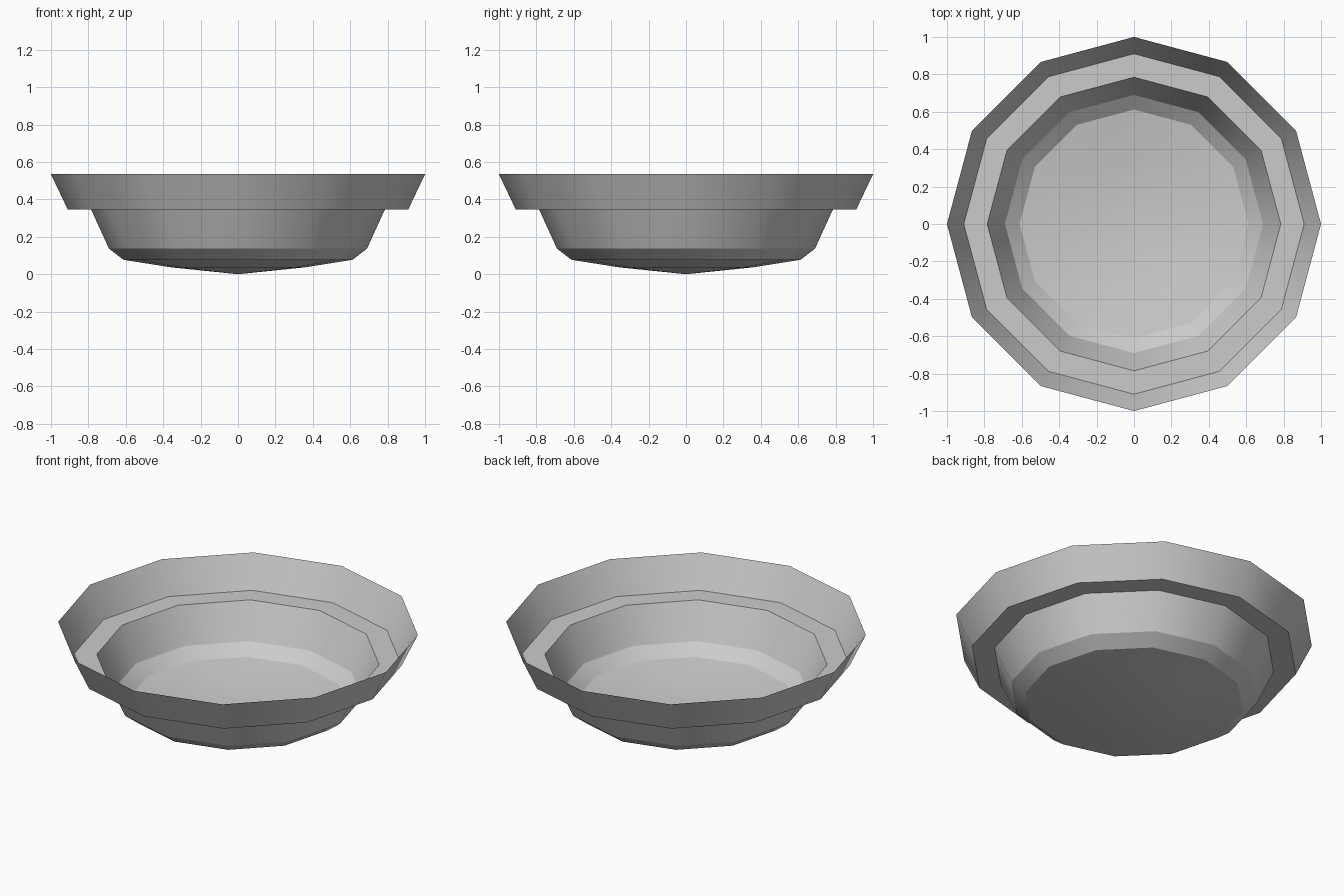
import bpy
import bmesh
from math import cos, sin, tau

cube = bpy.data.objects.get("Cube")
if cube:
    bpy.data.objects.remove(cube, do_unlink=True)

SIDES = 12
# Radius and height of each ring, rim to base
PROFILE = [(1.0, 0.535), (0.91, 0.345), (0.785, 0.345),
           (0.69, 0.137), (0.612, 0.077), (0.36, 0.037)]

grey = bpy.data.materials.new("plain grey")
grey.use_nodes = True
colour = (0.6, 0.6, 0.6, 1)
grey.diffuse_color = colour
grey.node_tree.nodes["Principled BSDF"].inputs["Base Color"].default_value = colour

# Thin open bowl: flared rim, flat shelf, lower wall, bevel and shallow floor
bm = bmesh.new()
rings = [[bm.verts.new((r * cos(tau * i / SIDES), r * sin(tau * i / SIDES), z))
          for i in range(SIDES)] for r, z in PROFILE]
tip = bm.verts.new((0, 0, 0))

for upper, lower in zip(rings, rings[1:]):
    for i in range(SIDES):
        j = (i + 1) % SIDES
        bm.faces.new((upper[i], lower[i], lower[j], upper[j]))
for i in range(SIDES):
    bm.faces.new((rings[-1][i], tip, rings[-1][(i + 1) % SIDES]))

# Walls shade smoothly around, with crisp edges between the bands
for face in bm.faces:
    face.smooth = True
for ring in rings[1:5]:
    for i in range(SIDES):
        bm.edges.get((ring[i], ring[(i + 1) % SIDES])).smooth = False
bmesh.ops.recalc_face_normals(bm, faces=bm.faces)

mesh = bpy.data.meshes.new("bowl")
bm.to_mesh(mesh)
bm.free()
mesh.materials.append(grey)
bowl = bpy.data.objects.new("bowl", mesh)
bpy.context.collection.objects.link(bowl)
